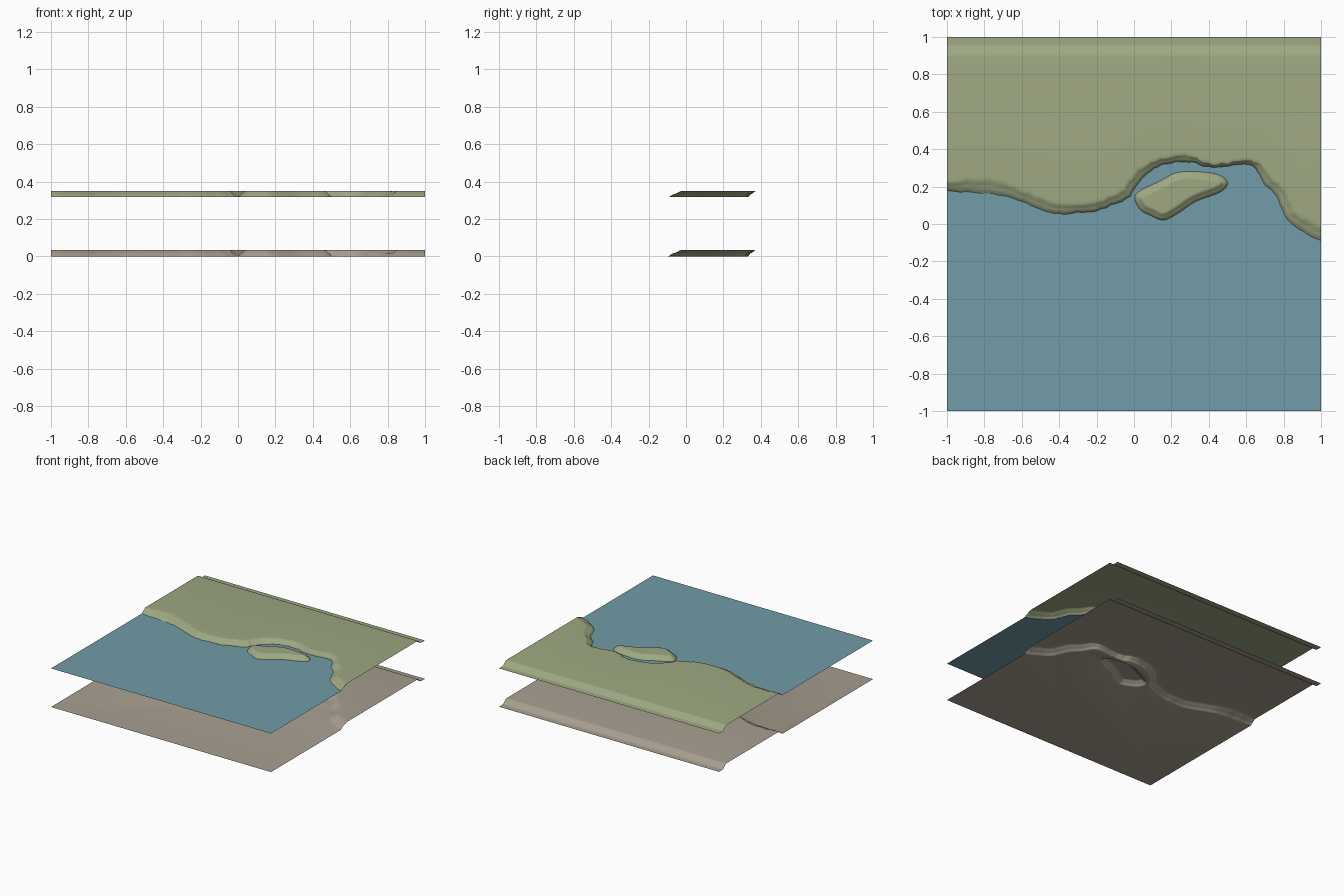
import bpy, bmesh, math, random
from mathutils import Vector
from mathutils.geometry import tessellate_polygon

random.seed(4)
cube = bpy.data.objects.get("Cube")
if cube:
    bpy.data.objects.remove(cube, do_unlink=True)


def make_material(name, colour):
    mat = bpy.data.materials.new(name)
    mat.use_nodes = True
    mat.diffuse_color = (*colour, 1)
    shader = next(n for n in mat.node_tree.nodes if n.type == 'BSDF_PRINCIPLED')
    shader.inputs["Base Color"].default_value = (*colour, 1)
    return mat


GRASS = make_material("grass green", (.342, .392, .223))
WATER = make_material("water blue", (.165, .332, .392))
EARTH = make_material("earth brown", (.386, .342, .275))

HEIGHT = .035       # rise of the land above the seabed
UPPER = .315        # level of the upper sheet
WATERLINE = .002    # water lies just above the upper base level
# bank cross-section: fraction of bank width, fraction of height
SKIRT = (-.12, 0)
BANK = [(0, .06), (.15, .3), (.3, .48), (.45, .56), (.6, .68), (.8, .92), (1, 1)]
# drop along the back edge: y, fraction of height
BACK = [(.895, 1), (.91, .95), (.93, .5), (.945, .1), (.96, .06), (1, .06)]

# foot of the shore: x, y, bank width
SHORE = [(-1, .18, .05), (-.9, .17, .07), (-.8, .165, .08), (-.7, .15, .07),
         (-.6, .12, .06), (-.5, .075, .06), (-.4, .055, .06), (-.3, .06, .05),
         (-.2, .07, .05), (-.1, .11, .05), (-.03, .14, .05), (.01, .2, .05),
         (.07, .27, .05), (.15, .315, .04), (.25, .335, .04), (.33, .325, .03),
         (.4, .305, .02), (.5, .31, .02), (.62, .315, .025), (.66, .28, .04),
         (.7, .21, .05), (.76, .15, .06), (.8, .06, .06), (.83, .01, .06),
         (.9, -.04, .07), (1, -.09, .08)]
# foot of the island, anticlockwise
ISLAND = [(.01, .16), (.03, .08), (.09, .045), (.16, .02), (.24, .06), (.33, .12),
          (.46, .17), (.5, .215), (.47, .255), (.39, .276), (.24, .278), (.14, .23)]


def spline(points, steps, closed):
    """Catmull-Rom curve through the points."""
    pts = [Vector(p) for p in points]
    n = len(pts)
    pick = (lambda i: pts[i % n]) if closed else (lambda i: pts[min(max(i, 0), n - 1)])
    out = []
    for i in range(n if closed else n - 1):
        a, b, c, d = (pick(i + k) for k in (-1, 0, 1, 2))
        for s in range(steps):
            t = s / steps
            out.append(b + (c - a) * t / 2 + (a * 2 - b * 5 + c * 4 - d) * t * t / 2
                       + (b * 3 - a - c * 3 + d) * t ** 3 / 2)
    return out if closed else out + [pts[-1]]


def inland(points, closed, span):
    """Smoothed directions pointing from the water to the land."""
    n, out = len(points), []
    for i in range(n):
        lo, hi = i - span, i + span
        lo, hi = (lo % n, hi % n) if closed else (max(lo, 0), min(hi, n - 1))
        t = points[hi] - points[lo]
        out.append(Vector((-t.y, t.x)).normalized())
    return out


shore = spline(SHORE, 4, False)
shore_dir = inland(shore, False, 4)
for p in shore[1:-1]:
    p.y += random.uniform(-.004, .004)
    p.z += random.uniform(-.006, .006)
island = spline(ISLAND, 4, True)
island_dir = inland(island, True, 2)


def shore_row(frac):
    row, last = [], -1.001
    for p, d in zip(shore, shore_dir):
        x = min(max(p.x + d.x * p.z * frac, last + .001), 1)
        last = x
        row.append([x, p.y + d.y * p.z * frac])
    row[0][0], row[-1][0] = -1, 1
    return row


def island_row(frac):
    return [p + d * .04 * frac for p, d in zip(island, island_dir)]


def add_row(bm, row, z):
    return [bm.verts.new((p[0], p[1], z)) for p in row]


def bridge(bm, rows, closed=False):
    n = len(rows[0])
    for a, b in zip(rows, rows[1:]):
        for i in range(n if closed else n - 1):
            j = (i + 1) % n
            bm.faces.new((a[i], a[j], b[j], b[i]))


def add_land(bm, base, profile):
    rows = [add_row(bm, shore_row(f), base + h * HEIGHT) for f, h in profile]
    crest = shore_row(1)
    # narrow level border keeps the plateau shading flat
    rows.append(add_row(bm, [(x, y + .015) for x, y in crest], base + HEIGHT))
    for y, h in BACK:
        rows.append(add_row(bm, [(x, y) for x, _ in crest], base + h * HEIGHT))
    bridge(bm, rows)
    return rows[0]


def add_island(bm, base, profile):
    rows = [add_row(bm, island_row(f), base + h * HEIGHT) for f, h in profile]
    rows.append(add_row(bm, island_row(1.2), base + HEIGHT))
    bridge(bm, rows, True)
    fill(bm, [rows[-1]])
    return rows[0]


def fill(bm, loops):
    verts = [v for loop in loops for v in loop]
    for tri in tessellate_polygon([[v.co for v in loop] for loop in loops]):
        bm.faces.new([verts[i] for i in tri])


def add_floor(bm, front_z, edge, hole):
    """Level sheet from the front edge to the shore, open under the island."""
    corners = [bm.verts.new((x, -1, front_z)) for x in (1, -1)]
    fill(bm, [edge + corners, hole])


def finish(bm, name, mat):
    bm.normal_update()
    bmesh.ops.reverse_faces(bm, faces=[f for f in bm.faces if f.normal.z < 0])
    mesh = bpy.data.meshes.new(name)
    bm.to_mesh(mesh)
    bm.free()
    mesh.materials.append(mat)
    mesh.shade_smooth()
    mesh.set_sharp_from_angle(angle=math.radians(50))
    obj = bpy.data.objects.new(name, mesh)
    bpy.context.collection.objects.link(obj)


# lower earth layer: seabed, bank, plateau and island in one sheet
bm = bmesh.new()
edge = add_land(bm, 0, [SKIRT] + BANK)
hole = add_island(bm, 0, [SKIRT] + BANK)
add_floor(bm, 0, edge, hole)
finish(bm, "earth_layer", EARTH)

# upper green land
bm = bmesh.new()
add_land(bm, UPPER, BANK)
finish(bm, "mainland", GRASS)

# upper green island
bm = bmesh.new()
add_island(bm, UPPER, BANK)
finish(bm, "island", GRASS)

# water sheet
bm = bmesh.new()
level = UPPER + WATERLINE
add_floor(bm, level, add_row(bm, shore_row(0), level), add_row(bm, island_row(0), level))
finish(bm, "water", WATER)
